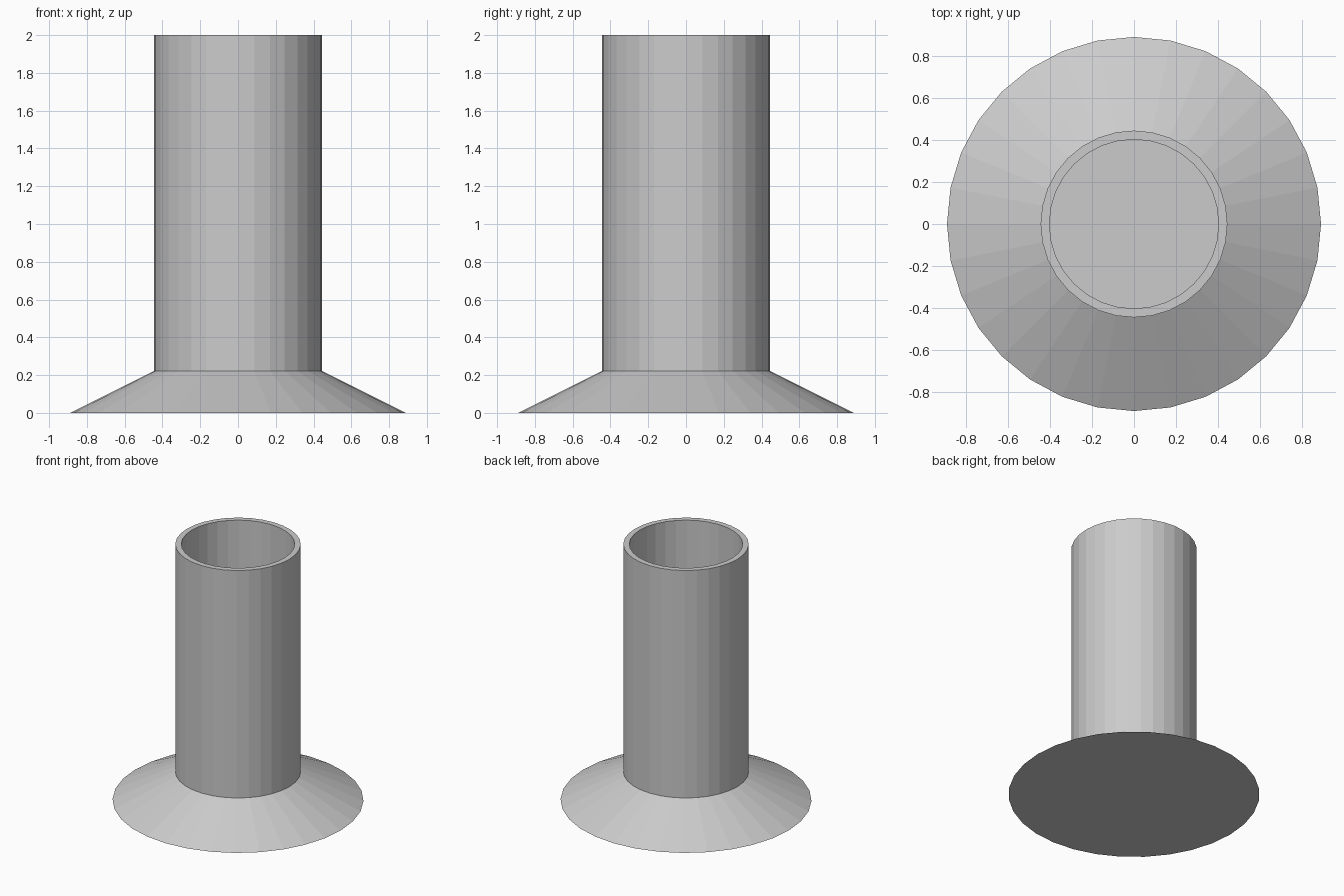
import bpy, bmesh, math

if "Cube" in bpy.data.objects:
    bpy.data.objects.remove(bpy.data.objects["Cube"])

SIDES = 32


def lathe(name, profile):
    """Revolve (radius, z) points about z, capping both ends of the profile."""
    bm = bmesh.new()
    rings = []
    for r, z in profile:
        rings.append([bm.verts.new((r * math.cos(2 * math.pi * i / SIDES),
                                    r * math.sin(2 * math.pi * i / SIDES), z))
                      for i in range(SIDES)])
    for a, b in zip(rings, rings[1:]):
        for i in range(SIDES):
            j = (i + 1) % SIDES
            bm.faces.new((a[i], a[j], b[j], b[i]))
    bm.faces.new(rings[0][::-1])
    bm.faces.new(rings[-1])
    bmesh.ops.recalc_face_normals(bm, faces=bm.faces)
    mesh = bpy.data.meshes.new(name)
    bm.to_mesh(mesh)
    bm.free()
    obj = bpy.data.objects.new(name, mesh)
    bpy.context.collection.objects.link(obj)
    return obj


# Flared foot, open tube and inner floor as one solid of revolution
lathe("flared_tube_stand", [
    (0.889, 0.0),    # foot edge
    (0.444, 0.222),  # tube meets foot
    (0.444, 2.0),    # outer rim
    (0.402, 2.0),    # inner rim
    (0.402, 0.222),  # floor inside tube
])
